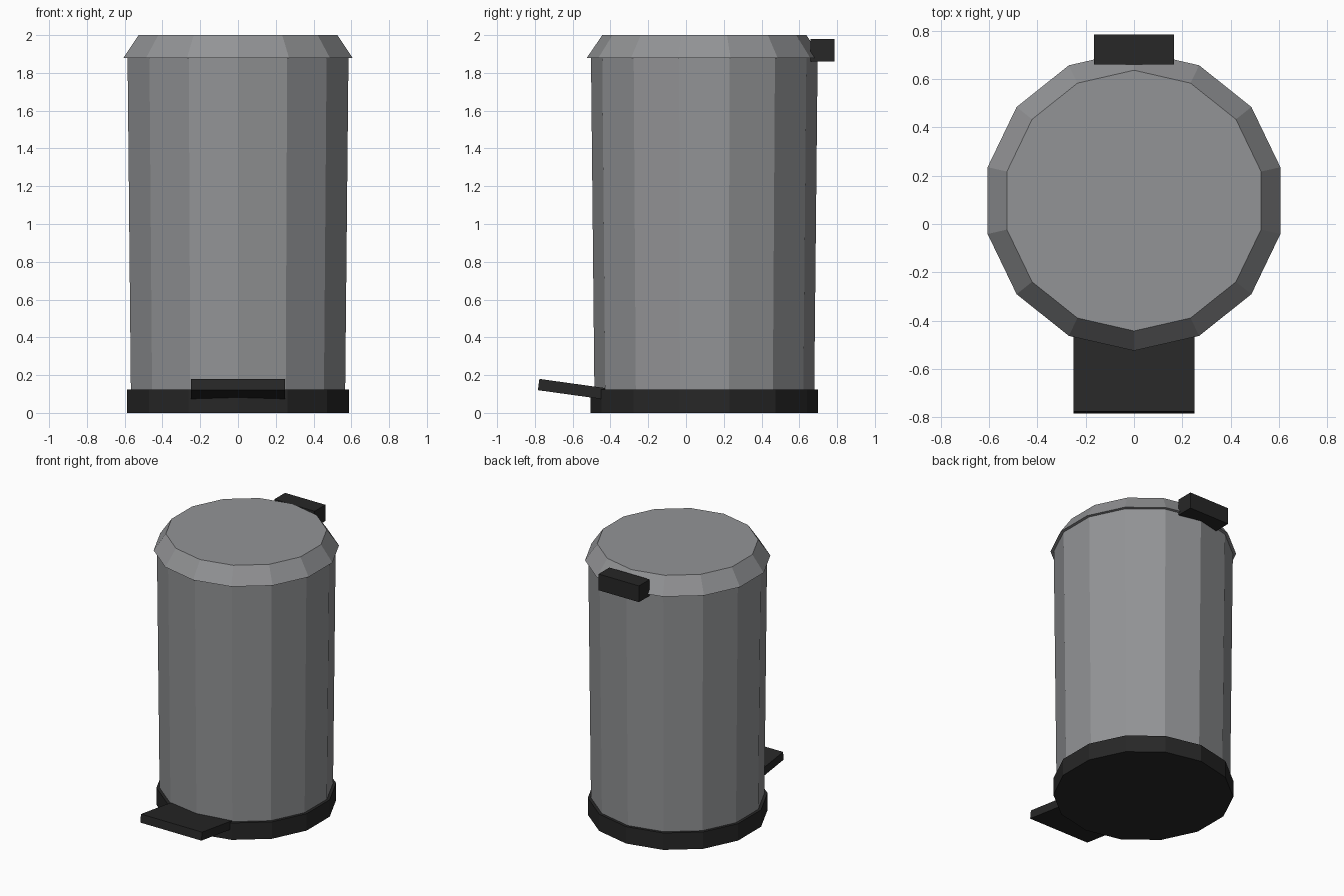
import bpy, math
from mathutils import Matrix

if "Cube" in bpy.data.objects:
    bpy.data.objects.remove(bpy.data.objects["Cube"], do_unlink=True)

SIDES = 14
CENTRE_Y = 0.097


def make_material(name, colour):
    mat = bpy.data.materials.new(name)
    mat.use_nodes = True
    mat.diffuse_color = colour
    for node in mat.node_tree.nodes:
        if node.type == 'BSDF_PRINCIPLED':
            node.inputs["Base Color"].default_value = colour
    return mat


metal = make_material("grey metal", (0.29, 0.295, 0.305, 1))
plastic = make_material("black plastic", (0.02, 0.02, 0.02, 1))


def finish(name, mat):
    obj = bpy.context.object
    obj.name = name
    obj.data.materials.append(mat)
    return obj


def tapered_drum(name, r_low, r_high, z_low, z_high, mat):
    """Flat-sided drum with a corner pointing to the front and back."""
    bpy.ops.mesh.primitive_cone_add(
        vertices=SIDES, radius1=r_low, radius2=r_high, depth=z_high - z_low,
        location=(0, CENTRE_Y, (z_low + z_high) / 2))
    return finish(name, mat)


def block(name, size, location, mat, tilt=0):
    bpy.ops.mesh.primitive_cube_add(size=1, location=location, rotation=(tilt, 0, 0))
    obj = finish(name, mat)
    obj.data.transform(Matrix.Diagonal((*size, 1)))
    return obj


# Base ring, bin body and bevelled lid
tapered_drum("base", 0.603, 0.603, 0, 0.125, plastic)
tapered_drum("body", 0.582, 0.6, 0.12, 1.885, metal)
tapered_drum("lid", 0.622, 0.54, 1.88, 2, metal)

# Hinge at the back, tilted foot pedal at the front
block("hinge", (0.33, 0.125, 0.12), (0, 0.7225, 1.92), plastic)
block("pedal", (0.5, 0.38, 0.06), (0, -0.592, 0.124), plastic, math.radians(-7.9))
